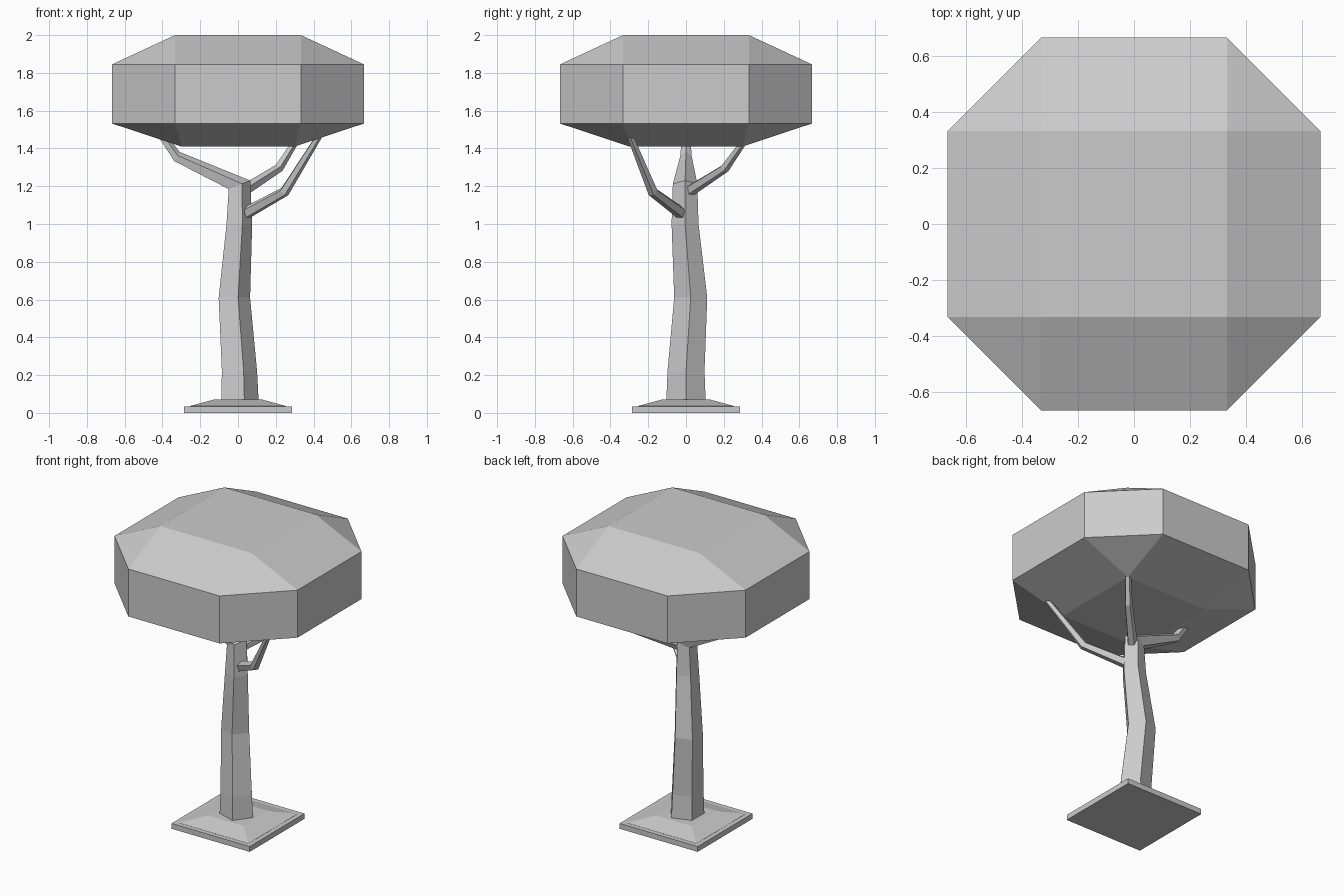
import bpy, bmesh, math
from mathutils import Vector

if "Cube" in bpy.data.objects:
    bpy.data.objects.remove(bpy.data.objects["Cube"])


def finish(name, bm):
    bmesh.ops.recalc_face_normals(bm, faces=bm.faces)
    mesh = bpy.data.meshes.new(name)
    bm.to_mesh(mesh)
    bm.free()
    obj = bpy.data.objects.new(name, mesh)
    bpy.context.collection.objects.link(obj)
    return obj


def limb(name, rings, sides=5):
    """Faceted tube through rings of (centre, radius, axis direction)."""
    bm = bmesh.new()
    loops = []
    for centre, r, axis in rings:
        q = Vector((0, 0, 1)).rotation_difference(Vector(axis))
        loops.append([bm.verts.new(Vector(centre) + q @ Vector(
            (r * math.cos(a), r * math.sin(a), 0)))
            for a in (math.tau * i / sides for i in range(sides))])
    for lo, hi in zip(loops, loops[1:]):
        for i in range(sides):
            j = (i + 1) % sides
            bm.faces.new((lo[i], lo[j], hi[j], hi[i]))
    bm.faces.new(loops[0][::-1])
    bm.faces.new(loops[-1])
    return finish(name, bm)


def square(h, z):
    return [(x, y, z) for x in (-h, h) for y in (-h, h)]


def octagon(a, b, z):
    return [(sx * x, sy * y, z) for x, y in ((a, b), (b, a))
            for sx in (-1, 1) for sy in (-1, 1)]


def hull(name, points):
    bm = bmesh.new()
    for p in points:
        bm.verts.new(p)
    bmesh.ops.convex_hull(bm, input=bm.verts)
    bmesh.ops.dissolve_limit(bm, angle_limit=0.01, verts=bm.verts, edges=bm.edges)
    return finish(name, bm)


# Ground plate with a low mound
hull("base_plate", square(0.285, 0) + square(0.285, 0.035))
hull("base_mound", square(0.255, 0.03) + square(0.255, 0.036) + square(0.13, 0.07))

# Faceted canopy
hull("canopy", square(0.3, 1.41) + octagon(0.667, 0.333, 1.532)
     + octagon(0.667, 0.333, 1.845) + square(0.333, 2.0))

# Five-sided trunk bending over into the left branch
up = (0, 0, 1)
limb("trunk", [
    ((0, 0, 0.05), 0.11, up),
    ((-0.002, 0, 0.22), 0.103, up),
    ((-0.028, 0.025, 0.61), 0.092, up),
    ((0, -0.005, 1.0), 0.075, up),
    ((0.002, -0.005, 1.205), 0.068, (-0.37, 0, 0.93)),
    ((-0.325, 0, 1.355), 0.031, (-0.86, 0, 0.5)),
    ((-0.425, 0, 1.5), 0.022, (-0.5, 0, 0.86)),
])

# Two side branches
limb("front_right_branch", [
    ((0.01, 0.0, 1.04), 0.035, (0.7, -0.5, 0.4)),
    ((0.245, -0.175, 1.17), 0.028, (0.62, -0.42, 0.66)),
    ((0.45, -0.31, 1.5), 0.016, (0.45, -0.3, 0.8)),
])
limb("back_right_branch", [
    ((0.02, 0.01, 1.17), 0.032, (0.6, 0.6, 0.4)),
    ((0.215, 0.205, 1.295), 0.025, (0.5, 0.5, 0.65)),
    ((0.325, 0.33, 1.47), 0.016, (0.45, 0.45, 0.8)),
])
